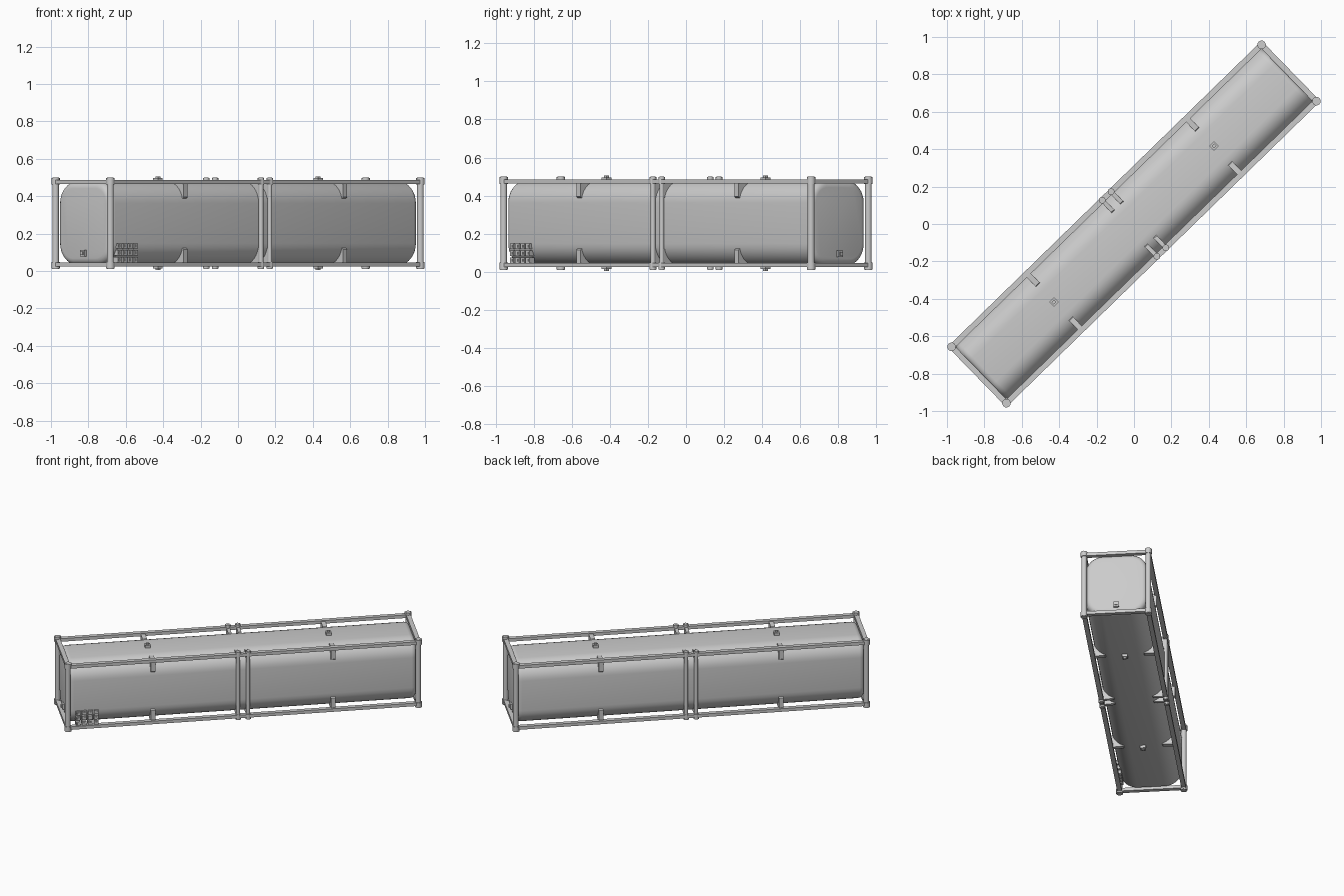
import bpy, bmesh, math
from mathutils import Matrix, Vector

old = bpy.data.objects.get("Cube")
if old:
    bpy.data.objects.remove(old, do_unlink=True)

grey = bpy.data.materials.new("light_grey")
grey.use_nodes = True
COLOUR = (0.6, 0.6, 0.6, 1)
grey.diffuse_color = COLOUR
grey.node_tree.nodes["Principled BSDF"].inputs["Base Color"].default_value = COLOUR

TURN = Matrix.Rotation(math.radians(44.25), 4, 'Z')   # whole model stands diagonally
END, SIDE, MID = 1.157, 0.21, 0.255                   # frame half length, half width, mid height
LOW, HIGH = 0.035, 0.475                              # rail heights
SIGNS = (-1, 1)


def finish(name, bm):
    """Turn a bmesh built along x into a finished object."""
    bmesh.ops.recalc_face_normals(bm, faces=bm.faces)
    bm.transform(TURN)
    mesh = bpy.data.meshes.new(name)
    bm.to_mesh(mesh)
    bm.free()
    mesh.materials.append(grey)
    obj = bpy.data.objects.new(name, mesh)
    bpy.context.collection.objects.link(obj)
    bpy.ops.object.select_all(action='DESELECT')
    obj.select_set(True)
    bpy.context.view_layer.objects.active = obj
    bpy.ops.object.shade_smooth_by_angle(angle=math.radians(35))
    return obj


def box(bm, centre, size):
    m = Matrix.Translation(centre) @ Matrix.Diagonal((*size, 1))
    bmesh.ops.create_cube(bm, size=1, matrix=m)


def post(bm, x, y, z0, z1, r):
    bmesh.ops.create_cone(bm, cap_ends=True, segments=12, radius1=r, radius2=r,
                          depth=z1 - z0, matrix=Matrix.Translation((x, y, (z0 + z1) / 2)))


def prism(bm, points, x, width):
    """Extrude a y-z outline along x."""
    face = bm.faces.new([bm.verts.new((x - width / 2, y, z)) for y, z in points])
    out = bmesh.ops.extrude_face_region(bm, geom=[face])
    moved = [v for v in out["geom"] if isinstance(v, bmesh.types.BMVert)]
    bmesh.ops.translate(bm, verts=moved, vec=(width, 0, 0))


def section(half_w, half_h, r, steps=8):
    """Rounded rectangle outline around the tank axis."""
    pts = []
    for q, (sy, sz) in enumerate(((1, 1), (-1, 1), (-1, -1), (1, -1))):
        for i in range(steps + 1):
            a = math.pi / 2 * (q + i / steps)
            pts.append((sy * (half_w - r) + r * math.cos(a),
                        MID + sz * (half_h - r) + r * math.sin(a)))
    return pts


# Tank: rounded section lofted along the length, with rounded end rims
bm = bmesh.new()
rings = []
RIM, LENGTH = 0.035, 1.15
angles = [math.pi / 2 * i / 4 for i in range(5)]
stations = [(-LENGTH + RIM * (1 - math.sin(a)), RIM * (1 - math.cos(a))) for a in reversed(angles)]
stations += [(-x, inset) for x, inset in reversed(stations)]
for x, inset in stations:
    rings.append([bm.verts.new((x, y, z))
                  for y, z in section(0.203 - inset, 0.222 - inset, 0.115 - inset)])
count = len(rings[0])
for a, b in zip(rings, rings[1:]):
    for i in range(count):
        j = (i + 1) % count
        bm.faces.new((a[i], a[j], b[j], b[i]))
bm.faces.new(rings[0])
bm.faces.new(rings[-1])
finish("tank", bm)

# Long rails and end beams
bm = bmesh.new()
for z in (LOW, HIGH):
    for s in SIGNS:
        box(bm, (0, s * SIDE, z), (2 * END, 0.03, 0.022))
finish("long_rails", bm)
bm = bmesh.new()
for z in (LOW, HIGH):
    for s in SIGNS:
        box(bm, (s * END, 0, z), (0.03, 2 * SIDE, 0.022))
finish("end_beams", bm)

# Upright posts at the corners and in pairs at the middle, with collars
for name, places, r in (("corner_posts", (-END, END), 0.018),
                        ("middle_posts", (-0.033, 0.033), 0.013)):
    bm = bmesh.new()
    for x in places:
        for s in SIGNS:
            post(bm, x, s * SIDE, 0.01, 0.5, r)
            for z in (0.012, 0.462):
                post(bm, x, s * SIDE, z, z + 0.036, r + 0.005)
    finish(name, bm)

# Corner brackets joining the rails to the rounded tank edges
bm = bmesh.new()
for x, width in ((-0.595, 0.03), (0.595, 0.03), (-0.033, 0.022), (0.033, 0.022)):
    for s in SIGNS:
        for t in SIGNS:
            prism(bm, [(s * y, MID + t * z) for y, z in
                       ((0.21, 0.225), (0.21, 0.14), (0.195, 0.13), (0.12, 0.21), (0.13, 0.22))],
                  x, width)
finish("tank_brackets", bm)

# Small square valves above, below and on both ends
bm = bmesh.new()
for x in (-0.598, 0.598):
    for t in SIGNS:
        box(bm, (x, 0, MID + t * 0.226), (0.036, 0.036, 0.03))
        box(bm, (x, 0, MID + t * 0.235), (0.018, 0.018, 0.03))
for s in SIGNS:
    box(bm, (s * 1.152, 0, 0.095), (0.022, 0.036, 0.036))
    box(bm, (s * 1.16, 0, 0.095), (0.022, 0.018, 0.018))
finish("valves", bm)

# Panel of little blocks low on one long side
bm = bmesh.new()
for row in range(3):
    for col in range(4):
        c = Vector((-1.09 + col * 0.04, -0.198, 0.06 + row * 0.037))
        box(bm, c, (0.03, 0.036, 0.028))
        box(bm, c + Vector((0, -0.005, 0)), (0.014, 0.036, 0.013))
finish("control_panel", bm)
